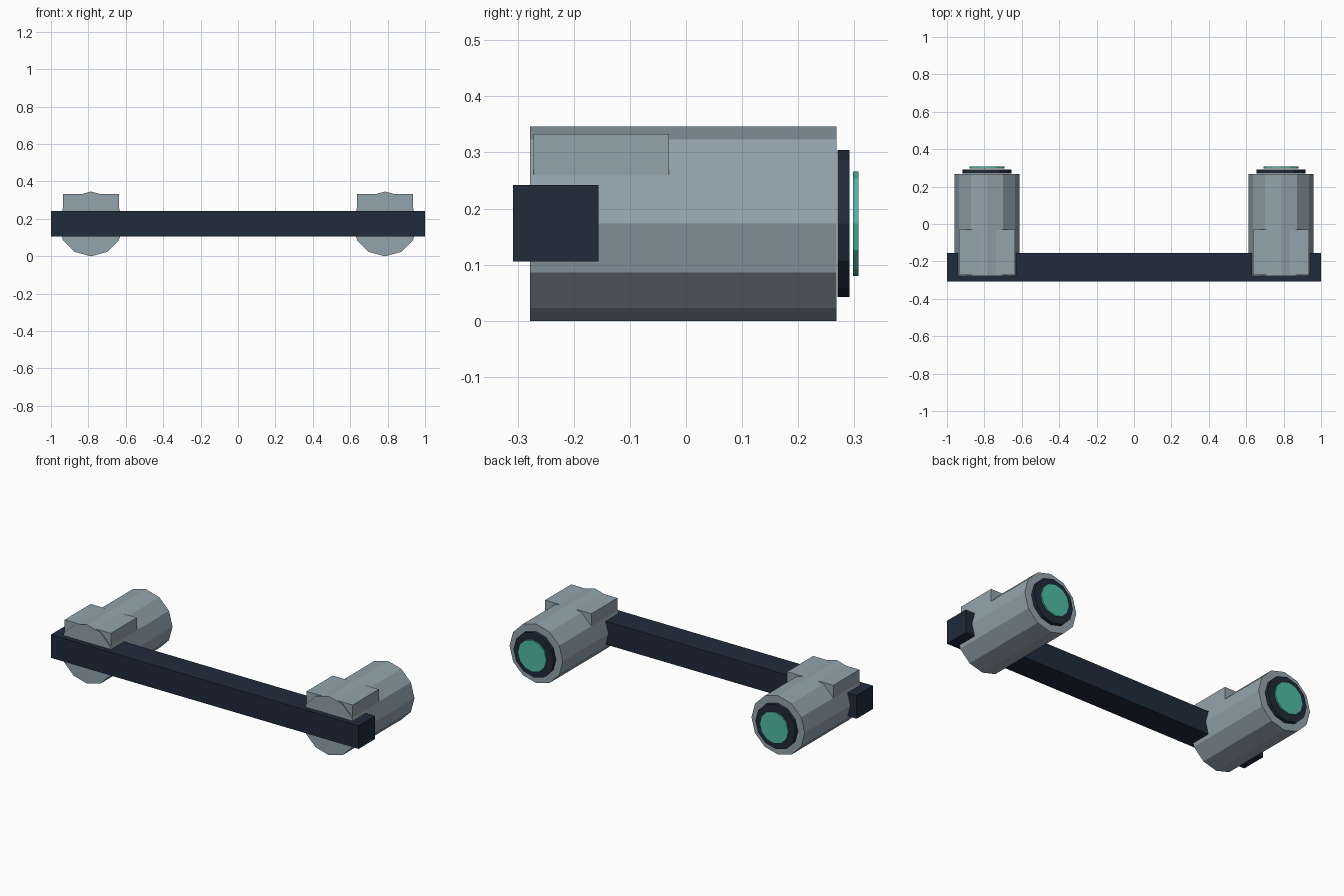
import bpy
import math

cube = bpy.data.objects.get("Cube")
if cube:
    bpy.data.objects.remove(cube, do_unlink=True)


def material(name, rgb):
    mat = bpy.data.materials.new(name)
    mat.use_nodes = True
    color = (*rgb, 1.0)
    mat.diffuse_color = color
    mat.node_tree.nodes["Principled BSDF"].inputs["Base Color"].default_value = color
    return mat


grey = material("blue grey", (0.29, 0.37, 0.42))
navy = material("dark navy", (0.014, 0.024, 0.044))
teal = material("teal", (0.08, 0.50, 0.37))


def finish(name, mat):
    obj = bpy.context.object
    obj.name = name
    bpy.ops.object.transform_apply(location=False, rotation=True, scale=True)
    obj.data.materials.append(mat)


def box(name, mat, low, high):
    centre = [(a + b) / 2 for a, b in zip(low, high)]
    bpy.ops.mesh.primitive_cube_add(size=1, location=centre)
    bpy.context.object.scale = [b - a for a, b in zip(low, high)]
    finish(name, mat)


def drum(name, mat, x, radius, front, back):
    """Twelve-sided cylinder lying along y."""
    bpy.ops.mesh.primitive_cylinder_add(
        vertices=12, radius=radius, depth=back - front,
        location=(x, (front + back) / 2, AXIS_Z), rotation=(math.pi / 2, 0, 0))
    finish(name, mat)


AXIS_Z = 0.173

# Crossbar joining both pods
box("crossbar", navy, (-1, -0.308, 0.106), (1, -0.156, 0.242))

# Pods with mounting block, rear ring and glowing lens
for side, x in (("right", -0.786), ("left", 0.786)):
    drum(side + "_pod", grey, x, 0.173, -0.278, 0.268)
    box(side + "_mounting_block", grey, (x - 0.15, -0.272, 0.252), (x + 0.15, -0.03, 0.333))
    drum(side + "_rear_ring", navy, x, 0.131, 0.270, 0.291)
    drum(side + "_lens", teal, x, 0.093, 0.298, 0.307)
